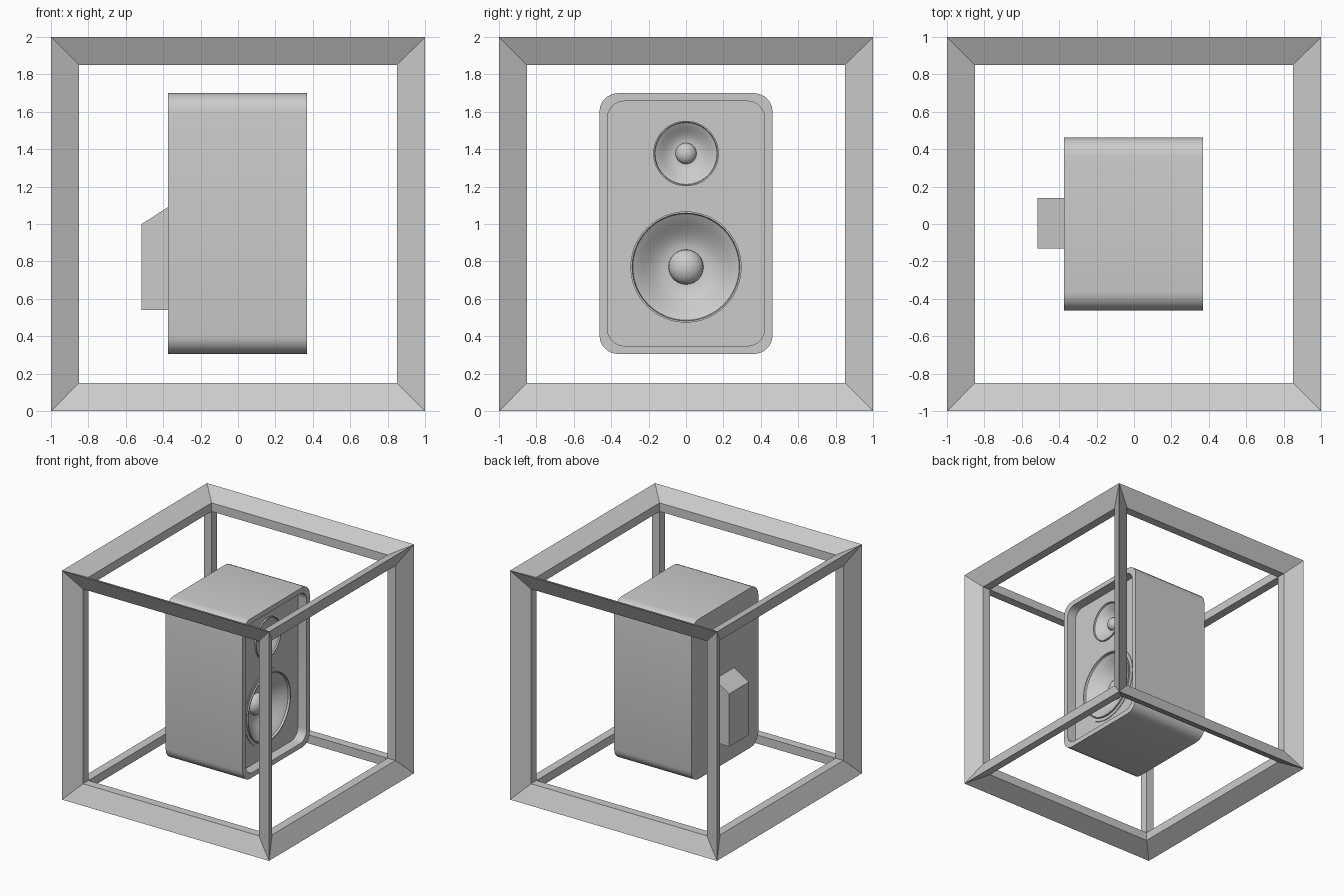
import bpy, bmesh, math
from itertools import product
from mathutils import Vector

if "Cube" in bpy.data.objects:
    bpy.data.objects.remove(bpy.data.objects["Cube"])


def finish(bm, name, smooth=True, recalc=True):
    if recalc:
        bmesh.ops.recalc_face_normals(bm, faces=bm.faces)
    me = bpy.data.meshes.new(name)
    bm.to_mesh(me)
    bm.free()
    ob = bpy.data.objects.new(name, me)
    bpy.context.collection.objects.link(ob)
    if smooth:
        bpy.ops.object.select_all(action='DESELECT')
        bpy.context.view_layer.objects.active = ob
        ob.select_set(True)
        bpy.ops.object.shade_smooth_by_angle(angle=math.radians(35))
    return ob


def ring(bm, pts):
    return [bm.verts.new(p) for p in pts]


def bridge(bm, a, b):
    n = len(a)
    for i in range(n):
        bm.faces.new((a[i], a[(i + 1) % n], b[(i + 1) % n], b[i]))


def rounded(x, hy, z0, z1, r, seg=5):
    # rounded rectangle in the yz plane
    pts = []
    corners = [(hy - r, z1 - r), (r - hy, z1 - r), (r - hy, z0 + r), (hy - r, z0 + r)]
    for k, (cy, cz) in enumerate(corners):
        for i in range(seg + 1):
            a = math.pi / 2 * (k + i / seg)
            pts.append((x, cy + r * math.cos(a), cz + r * math.sin(a)))
    return pts


def circle(x, r, cz, n=64):
    return [(x, r * math.cos(2 * math.pi * i / n), cz + r * math.sin(2 * math.pi * i / n))
            for i in range(n)]


# Cube frame: kite-section bars with mitred corners
OUT, MID, INN = 1.0, 0.925, 0.85
bm = bmesh.new()
up = Vector((0, 0, 1))
outer = {s: bm.verts.new(Vector(s) * OUT + up) for s in product((-1, 1), repeat=3)}
inner = {s: bm.verts.new(Vector(s) * INN + up) for s in product((-1, 1), repeat=3)}
for axis in range(3):
    for side in (-1, 1):
        keys = []
        for a, b in ((-1, -1), (1, -1), (1, 1), (-1, 1)):
            k = [0, 0, 0]
            k[axis], k[(axis + 1) % 3], k[(axis + 2) % 3] = side, a, b
            keys.append(tuple(k))
        mids = []
        for k in keys:
            p = Vector(k) * INN
            p[axis] = side * MID
            mids.append(bm.verts.new(p + up))
        bridge(bm, [outer[k] for k in keys], mids)
        bridge(bm, mids, [inner[k] for k in keys])
finish(bm, "cube_frame", smooth=False)

# Cabinet shell with a recessed front
XB, XF, XP = -0.375, 0.37, 0.285
Z0, Z1, HY, W = 0.305, 1.70, 0.463, 0.043
bm = bmesh.new()
rear = ring(bm, rounded(XB, HY, Z0, Z1, 0.1))
front = ring(bm, rounded(XF, HY, Z0, Z1, 0.1))
lip = ring(bm, rounded(XF, HY - W, Z0 + W, Z1 - W, 0.09))
deep = ring(bm, rounded(XP, HY - W, Z0 + W, Z1 - W, 0.09))
bm.faces.new(rear)
for a, b in ((rear, front), (front, lip), (lip, deep)):
    bridge(bm, a, b)
finish(bm, "cabinet")

# Baffle panel with two round openings
WZ, TZ = 0.77, 1.377
bm = bmesh.new()
for pts in (rounded(XP, HY - W, Z0 + W, Z1 - W, 0.09),
            circle(XP, 0.322, WZ), circle(XP, 0.172, TZ)):
    vs = ring(bm, pts)
    for i in range(len(vs)):
        bm.edges.new((vs[i - 1], vs[i]))
bmesh.ops.triangle_fill(bm, use_beauty=True, use_dissolve=False,
                        edges=bm.edges[:], normal=(1, 0, 0))
for f in bm.faces:
    f.normal_update()
    if f.normal.x < 0:
        f.normal_flip()
finish(bm, "baffle", smooth=False, recalc=False)


def driver(name, cz, rim, r_cone, r_cap, depth, dome):
    # lathe: rim profile, flared cone, then domed dust cap
    prof = list(rim)
    for i in range(1, 9):
        t = i / 8
        prof.append((r_cone + (r_cap - r_cone) * t, -depth * math.sin(t * math.pi / 2) ** 1.2))
    for i in range(1, 7):
        a = math.pi / 2 * i / 7
        prof.append((r_cap * math.cos(a), -depth + dome * math.sin(a)))
    bm = bmesh.new()
    prev = None
    for r, dx in prof:
        cur = ring(bm, circle(XP + dx, r, cz))
        if prev:
            bridge(bm, prev, cur)
        prev = cur
    tip = bm.verts.new((XP - depth + dome, 0, cz))
    for i in range(len(prev)):
        bm.faces.new((prev[i], prev[(i + 1) % len(prev)], tip))
    for f in bm.faces:
        f.normal_update()
    # circles run anticlockwise seen from +x, so this winding faces outward
    if bm.faces[-1:][0].normal.x < 0:
        bmesh.ops.reverse_faces(bm, faces=bm.faces[:])
    finish(bm, name, recalc=False)


# Woofer and tweeter
driver("woofer", WZ, [(0.325, -0.005), (0.325, 0.006), (0.297, 0.006), (0.297, 0.018),
                      (0.288, 0.018), (0.284, 0.0)], 0.284, 0.093, 0.11, 0.07)
driver("tweeter", TZ, [(0.175, -0.005), (0.175, 0.012), (0.168, 0.012), (0.165, 0.0)],
       0.165, 0.056, 0.06, 0.045)

# Rear housing with a sloped top
bm = bmesh.new()
side = [(XB + 0.005, 0.54), (-0.515, 0.54), (-0.515, 1.0), (XB + 0.005, 1.093)]
a = ring(bm, [(x, -0.132, z) for x, z in side])
b = ring(bm, [(x, 0.14, z) for x, z in side])
bridge(bm, a, b)
bm.faces.new(a)
bm.faces.new(b)
finish(bm, "rear_housing", smooth=False)
